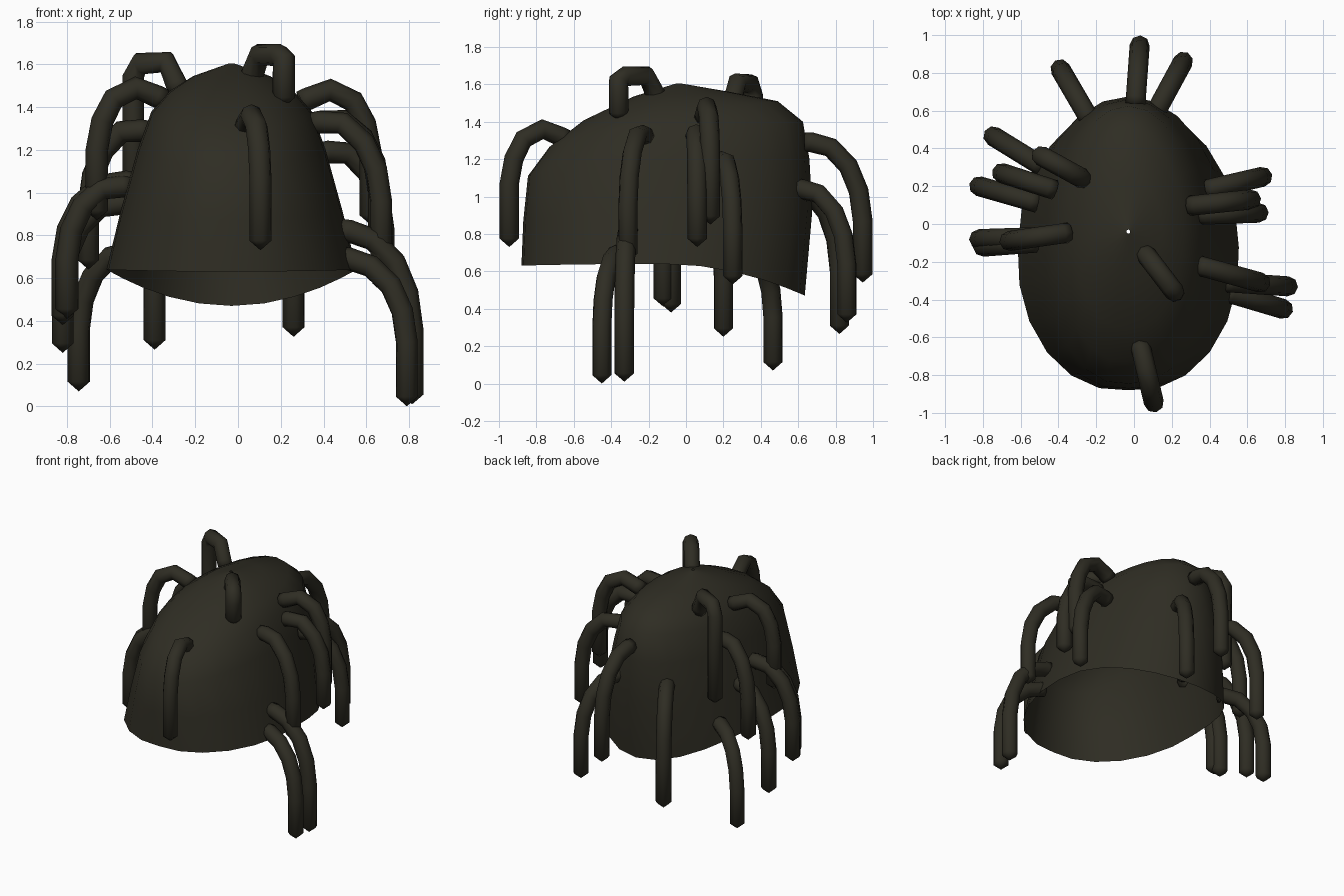
import bpy, bmesh, math
from mathutils import Vector

if "Cube" in bpy.data.objects:
    bpy.data.objects.remove(bpy.data.objects["Cube"])

mat = bpy.data.materials.new("dark olive brown")
mat.diffuse_color = (0.028, 0.026, 0.017, 1)
mat.use_nodes = True
mat.node_tree.nodes["Principled BSDF"].inputs["Base Color"].default_value = mat.diffuse_color


def finish(name, bm):
    bmesh.ops.recalc_face_normals(bm, faces=bm.faces[:])
    me = bpy.data.meshes.new(name)
    bm.to_mesh(me)
    bm.free()
    me.materials.append(mat)
    for p in me.polygons:
        p.use_smooth = True
    ob = bpy.data.objects.new(name, me)
    bpy.context.collection.objects.link(ob)
    return ob


def bridge(bm, a, b):
    n = len(a)
    for i in range(n):
        bm.faces.new((a[i], a[(i + 1) % n], b[(i + 1) % n], b[i]))


# Open-bottomed cap, lofted through ovals with a blunter front:
# front y, front z, back y, back z, half width, side z
ovals = [
    (-0.05, 1.605, -0.03, 1.605, 0.01, 1.605),
    (-0.28, 1.535, 0.23, 1.56, 0.18, 1.545),
    (-0.55, 1.405, 0.49, 1.51, 0.29, 1.475),
    (-0.73, 1.265, 0.625, 1.40, 0.375, 1.38),
    (-0.845, 1.11, 0.66, 1.20, 0.44, 1.20),
    (-0.87, 0.87, 0.675, 0.92, 0.52, 0.91),
    (-0.88, 0.63, 0.635, 0.47, 0.585, 0.64),
]
bm = bmesh.new()
prev = None
N = 24
for yf, zf, yb, zb, hw, zs in ovals:
    ring = []
    for i in range(N):
        a = 2 * math.pi * i / N
        c, s = math.cos(a), math.sin(a)
        z_end = zb if s > 0 else zf
        k = 1 if s > 0 else 1 + 0.04 * abs(math.sin(2 * a))
        ring.append(bm.verts.new((-0.03 + hw * c * k,
                                  (yf + yb) / 2 + (yb - yf) / 2 * s * k,
                                  zs + (z_end - zs) * s * s)))
    if prev:
        bridge(bm, prev, ring)
    prev = ring
finish("cap", bm)

# Drooping strand: arches out from the root, hangs to a pointed tip
RADIUS, SIDES = 0.053, 8
# (outward share, drop share) along a strand, for each kind of bend
HOOK = ((-0.12, 0), (0, 0), (0.22, 0), (0.85, 0.01), (1, 0.1), (1, 0.4), (1, 1))
ARCH = ((-0.12, 0), (0, 0), (0.35, 0), (0.72, 0.09), (0.91, 0.27), (1, 0.5), (1, 1))
DROOP = ((-0.12, 0), (0, 0), (0.38, 0.04), (0.72, 0.18), (0.92, 0.37), (1, 0.6), (1, 1))


def strand(name, root, tip, rise):
    root, tip = Vector(root), Vector(tip)
    bend = HOOK if rise > 0.08 else ARCH if rise > 0.03 else DROOP
    out = Vector((tip.x - root.x, tip.y - root.y, 0))
    height = root.z + rise - (tip.z + 0.045)
    path = []
    for k, (u, d) in enumerate(bend):
        lift = (-rise * 0.4, 0)[k] if k < 2 else rise
        path.append(root + out * u + Vector((0, 0, lift - height * d)))
    side = out.normalized().cross(Vector((0, 0, 1)))
    bm = bmesh.new()
    prev = None
    for k, p in enumerate(path):
        t = (path[min(k + 1, len(path) - 1)] - path[max(k - 1, 0)]).normalized()
        up = side.cross(t)
        ring = [bm.verts.new(p + RADIUS * (side * math.cos(2 * math.pi * i / SIDES)
                                           + up * math.sin(2 * math.pi * i / SIDES)))
                for i in range(SIDES)]
        if prev:
            bridge(bm, prev, ring)
        else:
            bm.faces.new(ring)
        prev = ring
    point = bm.verts.new(tip)
    for i in range(SIDES):
        bm.faces.new((prev[i], prev[(i + 1) % SIDES], point))
    finish(name, bm)


# root, tip, rise of the arch
groups = {
    "front_strand": [
        ((0.04, -0.67, 1.32), (0.105, -0.945, 0.73), 0.04),
        ((0.07, -0.17, 1.56), (0.215, -0.36, 1.40), 0.085),
    ],
    "right_strand": [
        ((0.38, -0.23, 1.33), (0.67, -0.31, 0.65), 0.02),
        ((0.52, -0.31, 0.82), (0.815, -0.33, 0.01), -0.01),
        ((0.52, -0.37, 0.69), (0.79, -0.45, 0.0), -0.01),
        ((0.33, 0.10, 1.44), (0.62, 0.13, 0.85), 0.04),
        ((0.38, 0.05, 1.33), (0.66, 0.06, 0.73), 0.03),
        ((0.42, 0.19, 1.19), (0.68, 0.25, 0.53), 0.02),
    ],
    "left_strand": [
        ((-0.29, 0.25, 1.51), (-0.49, 0.36, 0.89), 0.1),
        ((-0.38, -0.05, 1.45), (-0.66, -0.09, 0.87), 0.04),
        ((-0.45, 0.19, 1.29), (-0.70, 0.27, 0.64), 0.02),
        ((-0.52, -0.07, 1.05), (-0.82, -0.08, 0.38), 0.01),
        ((-0.54, -0.10, 1.03), (-0.80, -0.12, 0.41), 0.01),
        ((-0.54, 0.12, 0.95), (-0.82, 0.20, 0.25), 0.01),
        ((-0.51, 0.32, 0.72), (-0.745, 0.465, 0.07), 0.0),
    ],
    "back_strand": [
        ((-0.25, 0.58, 1.04), (-0.39, 0.82, 0.265), 0.0),
        ((0.01, 0.67, 1.29), (0.03, 0.945, 0.54), 0.0),
        ((0.13, 0.62, 1.04), (0.26, 0.86, 0.325), 0.0),
    ],
}
for name, items in groups.items():
    for i, (root, tip, rise) in enumerate(items):
        strand(f"{name}_{i + 1}", root, tip, rise)
